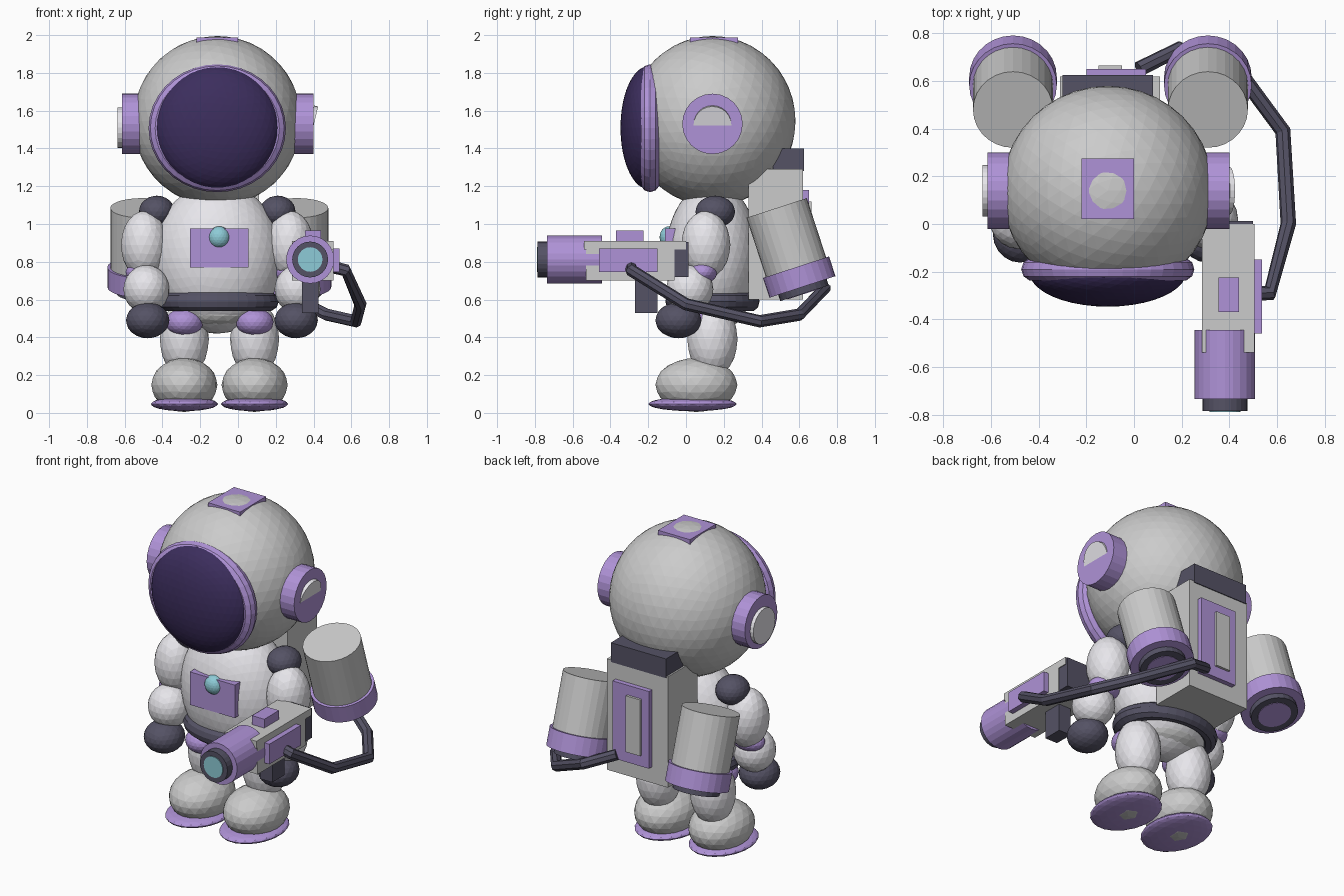
import bpy
from mathutils import Vector, Matrix

if "Cube" in bpy.data.objects:
    bpy.data.objects.remove(bpy.data.objects["Cube"])

CX, CY = -0.11, 0.14          # body axis


def mat(name, r, g, b):
    m = bpy.data.materials.new(name)
    m.diffuse_color = (r, g, b, 1)
    m.use_nodes = True
    m.node_tree.nodes["Principled BSDF"].inputs["Base Color"].default_value = m.diffuse_color
    return m


WHITE = mat("suit_white", .80, .79, .83)
PURPLE = mat("trim_purple", .43, .29, .68)
DARK = mat("rubber_dark", .09, .085, .13)
NAVY = mat("visor_navy", .045, .027, .11)
CYAN = mat("glass_cyan", .27, .60, .68)
GREY = None


def finish(name, m):
    o = bpy.context.object
    o.name = name
    if m:
        o.data.materials.append(m)
    return o


def ball(name, c, r, m=GREY, sub=3, rot=(0, 0, 0)):
    bpy.ops.mesh.primitive_ico_sphere_add(subdivisions=sub, radius=1, location=c, rotation=rot)
    bpy.context.object.scale = r
    return finish(name, m)


def box(name, lo, hi, m=GREY):
    lo, hi = Vector(lo), Vector(hi)
    bpy.ops.mesh.primitive_cube_add(size=1, location=(lo + hi) / 2)
    bpy.context.object.scale = hi - lo
    return finish(name, m)


def rod(name, a, b, r, m=GREY, sides=24):
    a, b = Vector(a), Vector(b)
    d = b - a
    bpy.ops.mesh.primitive_cylinder_add(vertices=sides, radius=r, depth=d.length, location=(a + b) / 2,
                                        rotation=d.to_track_quat('Z', 'Y').to_euler())
    return finish(name, m)


def ring(name, c, major, minor, scale, m, rot=(0, 0, 0)):
    bpy.ops.mesh.primitive_torus_add(major_segments=36, minor_segments=10, major_radius=major,
                                     minor_radius=minor, location=c, rotation=rot)
    bpy.context.object.scale = scale
    return finish(name, m)


# Helmet with visor, rim and top panel
ball("helmet", (CX, CY, 1.545), (.445, .44, .45), sub=4)
ball("visor", (CX, -.2, 1.51), (.33, .147, .325), NAVY, sub=4)
ring("visor_rim", (CX, -.19, 1.507), .31, .05, (1.01, .94, 1), PURPLE, (1.5708, 0, 0))
box("helmet_top_panel", (-.22, .02, 1.95), (0, .275, 1.987), PURPLE)

# Earpieces
rod("left_earpiece", (-.615, CY, 1.53), (-.50, CY, 1.53), .16, PURPLE)
rod("right_earpiece", (.28, CY, 1.53), (.40, CY, 1.53), .16, PURPLE)
rod("left_ear_disc", (-.637, CY, 1.51), (-.61, CY, 1.51), .108, WHITE)
rod("right_ear_disc", (.38, CY, 1.53), (.401, CY, 1.525), .1, WHITE)

# Torso, belt, pelvis and chest panel
ball("torso", (CX, CY, .82), (.34, .25, .40), WHITE, sub=4)
ring("belt", (CX, CY, .59), .265, .055, (1.02, .78, .95), DARK)
ball("pelvis", (CX, CY, .54), (.22, .17, .10))
box("chest_panel", (-.255, -.11, .77), (.055, 0, .975), PURPLE)
ball("chest_button", (-.10, -.09, .93), (.058, .05, .058), CYAN)

# Legs
for side, s in (("left", -1), ("right", 1)):
    x = CX + .012 + s * .186
    ball(side + "_leg", (x, CY, .39), (.13, .133, .20), WHITE)
    ball(side + "_thigh_pad", (x, .06, .48), (.10, .10, .075), PURPLE)
    ball(side + "_boot", (x, .055, .148), (.175, .217, .143))
    ball(side + "_sole", (x, .035, .047), (.178, .235, .038), PURPLE)

# Arms
for side, s, out in (("left", -1, 0), ("right", 1, .05)):
    def ax(d):
        return CX + s * d
    ball(side + "_shoulder", (ax(.32), .155, 1.065), (.095, .105, .085), DARK)
    ball(side + "_upper_arm", (ax(.385), .105, .89), (.125, .13, .18), WHITE)
    ball(side + "_elbow_trim", (ax(.385 + out * .4), .09, .745), (.10, .075, .06), PURPLE)
    ball(side + "_forearm", (ax(.375 + out), .02, .655), (.122, .125, .128), WHITE)
    ball(side + "_hand", (ax(.368 + out), -.04, .49), (.115, .122, .095), DARK)

# Backpack
box("backpack", (-.31, .33, .6), (.11, .62, 1.29))
box("backpack_cap", (-.30, .46, 1.28), (.08, .625, 1.40), DARK)
box("backpack_plate", (-.20, .60, .70), (.05, .65, 1.18), PURPLE)
box("backpack_strip", (-.15, .64, .77), (-.05, .665, 1.12))

# Tilted canisters with trim and nozzle
D = Vector((0, .31, -.95)).normalized()
for side, x in (("left", -.508), ("right", .31)):
    top = Vector((x, .48, 1.085))
    rod(side + "_canister", top, top + D * .36, .168, sides=28)
    rod(side + "_canister_trim", top + D * .33, top + D * .44, .184, PURPLE, 28)
    rod(side + "_nozzle", top + D * .43, top + D * .475, .135, DARK)
    rod(side + "_nozzle_core", top + D * .46, top + D * .478, .095, PURPLE)

# Blaster
GX, GZ = .382, .812
box("blaster_body", (.285, -.53, .70), (.505, -.06, .87))
box("blaster_top_slab", (.285, -.54, .865), (.505, 0, .91))
box("blaster_rear", (.29, -.07, .72), (.50, .012, .905), DARK)
rod("blaster_barrel", (GX, -.735, GZ), (GX, -.445, GZ), .127, PURPLE)
rod("blaster_muzzle", (GX, -.785, GZ), (GX, -.72, GZ), .095, DARK)
rod("blaster_lens", (GX, -.79, GZ), (GX, -.76, GZ), .065, CYAN)
box("blaster_side_plate", (.49, -.46, .745), (.538, -.15, .87), PURPLE)
box("blaster_sight", (.355, -.37, .89), (.44, -.225, .965), PURPLE)
box("blaster_grip", (.34, -.27, .53), (.425, -.15, .71), DARK)

# Hose from blaster to backpack
pts = [(.51, -.29, .77), (.57, -.29, .755), (.648, 0, .575), (.625, .39, .485), (.47, .60, .52),
       (.19, .735, .66), (.02, .65, .73)]
cu = bpy.data.curves.new("hose", 'CURVE')
cu.dimensions = '3D'
cu.bevel_depth = .033
cu.bevel_resolution = 2
cu.use_fill_caps = True
sp = cu.splines.new('POLY')
sp.points.add(len(pts) - 1)
for p, co in zip(sp.points, pts):
    p.co = (*co, 1)
sp.use_smooth = False
hose = bpy.data.objects.new("hose", cu)
bpy.context.collection.objects.link(hose)
cu.materials.append(DARK)
